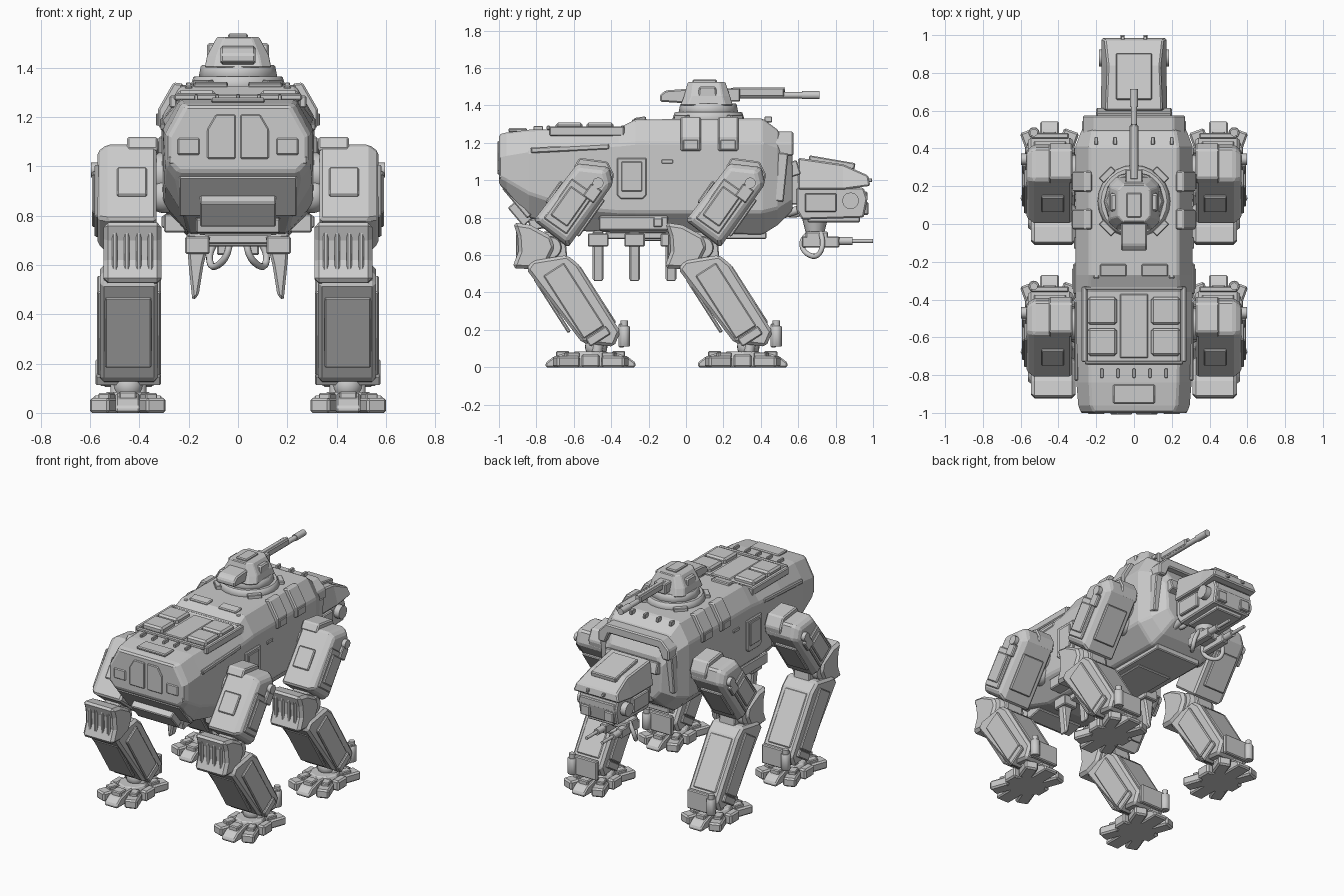
import bpy, bmesh, math
from mathutils import Vector, Matrix


def add(name, bm, bevel=0.008, smooth=False):
    bmesh.ops.recalc_face_normals(bm, faces=bm.faces)
    me = bpy.data.meshes.new(name)
    bm.to_mesh(me)
    bm.free()
    ob = bpy.data.objects.new(name, me)
    bpy.context.collection.objects.link(ob)
    if smooth:
        for p in me.polygons:
            p.use_smooth = len(p.vertices) <= 4
    if bevel:
        m = ob.modifiers.new("bevel", 'BEVEL')
        m.width, m.segments, m.limit_method = bevel, 1, 'ANGLE'
    return ob


def loft(name, rings, bevel=0.008):
    bm = bmesh.new()
    vs = [[bm.verts.new(p) for p in r] for r in rings]
    n = len(vs[0])
    for a, b in zip(vs, vs[1:]):
        for i in range(n):
            bm.faces.new((a[i], a[(i + 1) % n], b[(i + 1) % n], b[i]))
    bm.faces.new(vs[0])
    bm.faces.new(vs[-1])
    return add(name, bm, bevel)


def prism(name, pts, a, b, axis='x', bevel=0.008):
    f = {'x': lambda p, t: (t, p[0], p[1]), 'y': lambda p, t: (p[0], t, p[1]),
         'z': lambda p, t: (p[0], p[1], t)}[axis]
    return loft(name, [[f(p, t) for p in pts] for t in (a, b)], bevel)


def box(name, c, size, rx=0.0, bevel=0.006, rz=0.0):
    bm = bmesh.new()
    m = Matrix.Translation(c) @ Matrix.Rotation(rz, 4, 'Z') @ Matrix.Rotation(rx, 4, 'X') @ Matrix.Diagonal((*size, 1))
    bmesh.ops.create_cube(bm, size=1, matrix=m)
    return add(name, bm, bevel)


def cyl(name, p0, p1, r, r2=None, n=16, bevel=0.0):
    p0, p1 = Vector(p0), Vector(p1)
    d = p1 - p0
    m = Matrix.Translation((p0 + p1) / 2) @ d.to_track_quat('Z', 'Y').to_matrix().to_4x4()
    bm = bmesh.new()
    bmesh.ops.create_cone(bm, cap_ends=True, segments=n, radius1=r, radius2=r if r2 is None else r2,
                          depth=d.length, matrix=m)
    return add(name, bm, bevel, smooth=n > 10)


def ball(name, c, r):
    bm = bmesh.new()
    bmesh.ops.create_uvsphere(bm, u_segments=20, v_segments=12, radius=r, matrix=Matrix.Translation(c))
    return add(name, bm, 0, True)


def hose(name, pts, r):
    cu = bpy.data.curves.new(name, 'CURVE')
    cu.dimensions, cu.bevel_depth, cu.bevel_resolution = '3D', r, 2
    s = cu.splines.new('NURBS')
    s.points.add(len(pts) - 1)
    for p, q in zip(s.points, pts):
        p.co = (*q, 1)
    s.use_endpoint_u, s.order_u = True, 3
    bpy.context.collection.objects.link(bpy.data.objects.new(name, cu))


# Hull: y, then half-width and height of bottom, lower side, upper side, roof edge
def ring(y, *v):
    half = [(v[i], v[i + 1]) for i in range(0, 8, 2)]
    return [(x, y, z) for x, z in half] + [(-x, y, z) for x, z in reversed(half)]


loft("hull", [ring(-1.0, .24, .98, .28, 1.02, .28, 1.12, .21, 1.245),
              ring(-.96, .25, .94, .295, 1.0, .295, 1.13, .23, 1.255),
              ring(-.84, .22, .80, .30, .93, .305, 1.15, .235, 1.27),
              ring(-.60, .20, .73, .305, .85, .31, 1.18, .24, 1.275),
              ring(-.36, .20, .72, .31, .83, .31, 1.19, .24, 1.28),
              ring(-.27, .20, .72, .31, .83, .31, 1.20, .235, 1.325),
              ring(.41, .20, .71, .31, .83, .31, 1.20, .235, 1.33),
              ring(.49, .18, .76, .27, .85, .28, 1.17, .22, 1.27),
              ring(.57, .15, .84, .20, .90, .21, 1.07, .18, 1.13)], 0.01)
box("belly_plate", (0, .0, .705), (.34, .86, .04))
box("belly_rail", (0, -.05, .69), (.26, .5, .03))
prism("front_collar", [(-.27, 1.13), (-.27, 1.2), (-.21, 1.26), (.21, 1.26), (.27, 1.2), (.27, 1.13),
                       (.22, 1.13), (.19, 1.2), (-.19, 1.2), (-.22, 1.13)], .44, .575, 'y')

# Rear doors, frame and sloped tail hatch
prism("rear_frame", [(-.28, 1.01), (.28, 1.01), (.28, 1.04), (-.28, 1.04)], -1.0, -.9, 'y', .004)
for s in (-1, 1):
    prism("rear_door", [(s * .01, 1.03), (s * .125, 1.03), (s * .125, 1.15), (s * .09, 1.21), (s * .01, 1.21)],
          -1.008, -.97, 'y', .005)
    box("rear_latch", (s * .2, -.998, 1.08), (.09, .015, .07))
box("tail_hatch", (0, -.905, .885), (.48, .03, .21), .70)
box("tail_hatch_panel", (0, -.885, .825), (.31, .07, .13), .70)
box("tail_lip", (0, -.78, .77), (.34, .12, .06), .2)

# Roof equipment
for s in (-1, 1):
    for y in (-.625, -.46):
        box("roof_hatch", (s * .168, y, 1.285), (.155, .145, .045), 0, .012)
    box("hatch_side_rail", (s * .262, -.53, 1.262), (.03, .40, .05))
    box("step_panel", (s * .11, -.245, 1.325), (.14, .065, .025), .15)
    box("deck_strip", (s * .2, -.24, 1.30), (.03, .10, .05))
box("hatch_centre", (0, -.54, 1.278), (.15, .34, .015))
for y in (-.34, -.735):
    box("hatch_cross_rail", (0, y, 1.28), (.52, .02, .025))
box("rear_deck_panel", (0, -.90, 1.268), (.22, .10, .02))
for i in range(5):
    box("deck_fin", ((i - 2) * .085, -.79, 1.278), (.016, .05, .025), 0, .003)
    box("front_deck_fin", ((i - 2) * .1, .44, 1.325), (.02, .04, .03), 0, .003)

# Hull side equipment
for s in (-1, 1):
    for y in (-.03, .17):
        prism("shoulder_box", [(s * x, z) for x, z in
              ((.22, 1.335), (.262, 1.34), (.325, 1.23), (.325, 1.16), (.29, 1.15))], y, y + .11, 'y')
        box("shoulder_box_cap", (s * .325, y + .055, 1.19), (.014, .08, .05), 0, .003)
    prism("side_door", [(-.37, .92), (-.35, .90), (-.23, .90), (-.21, .92), (-.21, 1.12), (-.37, 1.12)],
          s * .29, s * .322, 'x', .006)
    box("side_door_panel", (s * .32, -.29, 1.02), (.016, .11, .16), 0, .004)
    box("side_skirt", (s * .255, -.28, .77), (.09, .37, .075))
    box("side_step", (s * .30, -.15, .775), (.02, .05, .05))
    box("side_vent", (s * .312, -.1, 1.1), (.012, .06, .02), 0, .002)
    box("side_rail", (s * .305, -.62, 1.17), (.02, .42, .03), .05)
    box("front_cheek", (s * .25, .47, 1.02), (.05, .13, .26), -.1)
    # Hanging claws under the belly
    for y in (-.47, -.275, -.08):
        prism("belly_claw", [(s * x, z) for x, z in
              ((.11, .72), (.21, .73), (.20, .60), (.185, .455), (.16, .475), (.14, .60))], y - .03, y + .03, 'y', .01)
        box("claw_mount", (s * .165, y, .68), (.10, .11, .07))

# Turret with cannon
cyl("turret_ring", (0, .12, 1.32), (0, .12, 1.365), .195, .18, 24, .005)
cyl("turret_base", (0, .12, 1.36), (0, .12, 1.41), .16, .15, 12, .005)
for k in range(4):
    a = math.pi / 4 + k * math.pi / 2
    box("ring_tab", (.2 * math.cos(a), .12 + .2 * math.sin(a), 1.335), (.035, .09, .03), 0, .004, a)


def octa(wx, y0, y1, z, c):
    return [(wx, y0 + c, z), (wx, y1 - c, z), (wx - c, y1, z), (c - wx, y1, z),
            (-wx, y1 - c, z), (-wx, y0 + c, z), (c - wx, y0, z), (wx - c, y0, z)]


loft("turret_body", [octa(.135, -.03, .25, 1.40, .04), octa(.125, -.01, .235, 1.45, .04),
                     octa(.085, .01, .21, 1.525, .03)], .005)
prism("turret_bustle", [(-.14, 1.42), (-.14, 1.455), (-.11, 1.48), (.02, 1.49), (.02, 1.41)], -.07, .07)
box("turret_top_hatch", (0, .1, 1.528), (.08, .13, .02))
for s in (-1, 1):
    prism("turret_side_plate", [(.06, 1.41), (.07, 1.5), (.16, 1.5), (.17, 1.41)], s * .09, s * .125)
box("cannon_mantlet", (0, .25, 1.455), (.09, .08, .07))
box("cannon_sleeve", (0, .38, 1.47), (.045, .29, .045))
cyl("cannon_barrel", (0, .25, 1.455), (0, .71, 1.455), .017)
cyl("cannon_muzzle", (0, .62, 1.455), (0, .715, 1.455), .022)
cyl("cannon_upper_tube", (0, .25, 1.485), (0, .53, 1.485), .012)

# Neck and head
box("neck_core", (0, .57, .97), (.26, .16, .20))
box("neck_collar", (0, .57, 1.06), (.40, .07, .08), .3)
for s in (-1, 1):
    cyl("neck_piston", (s * .12, .46, .80), (s * .10, .66, .86), .022)
    hose("neck_hose", [(s * .07, .5, .86), (s * .08, .55, .78), (s * .07, .64, .84)], .015)
loft("head_roof", [[(.15, .60, 1.12), (-.15, .60, 1.12), (-.175, .60, .95), (.175, .60, .95)],
                   [(.14, .84, 1.085), (-.14, .84, 1.085), (-.175, .84, .95), (.175, .84, .95)],
                   [(.155, .975, 1.025), (-.155, .975, 1.025), (-.175, .985, .97), (.175, .985, .97)]])
box("head_roof_panel", (0, .78, 1.095), (.19, .25, .035), -.17)
prism("head_body", [(.59, .96), (.95, .96), (.97, .90), (.95, .80), (.62, .79), (.59, .84)], -.145, .145)
box("visor", (0, .955, .915), (.27, .03, .05))
for s in (-1, 1):
    box("head_side_block", (s * .15, .72, .88), (.03, .17, .10))
    cyl("head_side_pod", (s * .13, .88, .89), (s * .185, .88, .89), .045, n=12)
    box("jaw_light", (s * .09, .955, .85), (.07, .04, .07))
    box("head_antenna", (s * .06, .98, 1.0), (.02, .03, .02), 0, .003)
box("jaw_plate", (0, .79, .79), (.20, .28, .03))

# Chin guns
cyl("gun_mount", (0, .69, .80), (0, .69, .72), .07, .05)
box("gun_cradle", (0, .70, .70), (.17, .12, .05))
for s in (-1, 1):
    box("gun_body", (s * .06, .72, .67), (.05, .2, .06))
    cyl("gun_barrel", (s * .06, .8, .675), (s * .06, 1.0, .675), .011, n=12)
    cyl("gun_shroud", (s * .06, .8, .675), (s * .06, .89, .675), .022, n=12)
    hose("gun_feed", [(s * .03, .70, .74), (s * .03, .62, .70), (s * .05, .62, .62), (s * .11, .70, .58),
                      (s * .12, .74, .66), (s * .07, .72, .72)], .014)


# Legs: built at the rear position, shifted by dy, mirrored by s
def leg(s, dy):
    def P(y, z, x): return (s * x, y + dy, z)
    def prof(*pts): return [(y + dy, z) for y, z in pts]
    ru, rl = -.615, .57
    cyl("hip_axle", P(-.53, .97, .24), P(-.53, .97, .38), .085, bevel=.006)
    ball("hip_ball", P(-.56, .88, .30), .07)
    # Thigh
    loft("thigh", [[(s * x, y, z) for y, z in prof((-.58, 1.09), (-.41, 1.07), (-.39, .98), (-.63, .64), (-.815, .785))]
                   for x in (.33, .53)] +
         [[(s * .57, y, z) for y, z in prof((-.575, 1.06), (-.44, 1.045), (-.42, .97), (-.635, .68), (-.785, .79))]], .012)
    prism("thigh_shoulder_cap", prof((-.60, 1.07), (-.57, 1.12), (-.42, 1.10), (-.385, 1.03), (-.40, .96), (-.5, 1.0)),
          s * .325, s * .45)
    box("thigh_panel", P(-.625, .86, .572), (.02, .15, .26), ru)
    box("thigh_inner_panel", P(-.625, .86, .583), (.02, .11, .19), ru)
    box("thigh_rear_panel", P(-.705, .935, .43), (.12, .02, .14), ru)
    box("thigh_front_panel", P(-.51, .80, .45), (.16, .02, .24), ru)
    cyl("thigh_light", P(-.47, .985, .56), P(-.47, .985, .597), .03, n=12)
    box("thigh_side_lug", P(-.50, .93, .58), (.025, .07, .08), ru)
    # Knee
    cyl("knee_axle", P(-.725, .64, .34), P(-.725, .64, .53), .06, bevel=.005)
    box("knee_link", P(-.70, .64, .435), (.12, .12, .18), .1)
    prism("knee_guard", prof((-.925, .775), (-.90, .70), (-.895, .62), (-.93, .53), (-.83, .525), (-.74, .56),
                             (-.70, .64), (-.72, .70), (-.83, .76)), s * .31, s * .545, 'x', .018)
    for i in range(4):
        box("knee_rib", P(-.895, .655, .355 + i * .048), (.022, .03, .19), 0, .006)
    # Shank
    prism("shank", prof((-.855, .525), (-.82, .57), (-.635, .60), (-.575, .55), (-.35, .19), (-.385, .11), (-.555, .13)),
          s * .325, s * .56, 'x', .016)
    box("shank_side_plate", P(-.60, .355, .562), (.02, .13, .40), rl)
    box("shank_inner_plate", P(-.60, .355, .322), (.02, .13, .40), rl)
    box("shank_rear_plate", P(-.715, .33, .445), (.19, .02, .34), rl)
    box("shank_front_plate", P(-.48, .385, .445), (.17, .025, .36), rl)
    box("shank_brace", P(-.47, .165, .445), (.265, .13, .05), rl)
    cyl("ankle_canister", P(-.33, .11, .53), P(-.33, .22, .53), .03, n=12, bevel=.004)
    cyl("canister_cap", P(-.33, .22, .53), P(-.33, .25, .53), .02, n=12)
    box("ankle_guard", P(-.345, .17, .445), (.20, .03, .13))
    # Ankle and foot
    for x in (.40, .49):
        cyl("ankle_strut", P(-.46, .17, x), P(-.48, .06, x), .028, n=12)
    ball("ankle_ball", P(-.48, .11, .445), .06)
    fx = .447
    cyl("foot_hub", P(-.51, .0, fx), P(-.51, .085, fx), .13, .09, 8, .006)
    for e in (-1, 1):
        prism("toe_long", prof(*((-.51 + e * d, z) for d, z in
              ((.06, 0), (.24, 0), (.24, .025), (.2, .055), (.12, .08), (.06, .08)))), s * (fx - .05), s * (fx + .05))
        box("toe_knuckle", P(-.51 + e * .15, .07, fx), (.07, .07, .035))
        for q in (-1, 1):
            box("toe_corner", P(-.51 + e * .13, .03, fx + q * .095), (.085, .13, .06), 0, .01, -s * e * q * .35)
            box("toe_corner_cap", P(-.51 + e * .10, .065, fx + q * .085), (.05, .07, .03), 0, .005, -s * e * q * .35)
        box("toe_side", P(-.51, .035, fx + e * .115), (.055, .10, .07), 0, .01)


for side in (-1, 1):
    for shift in (0, .813):
        leg(side, shift)
